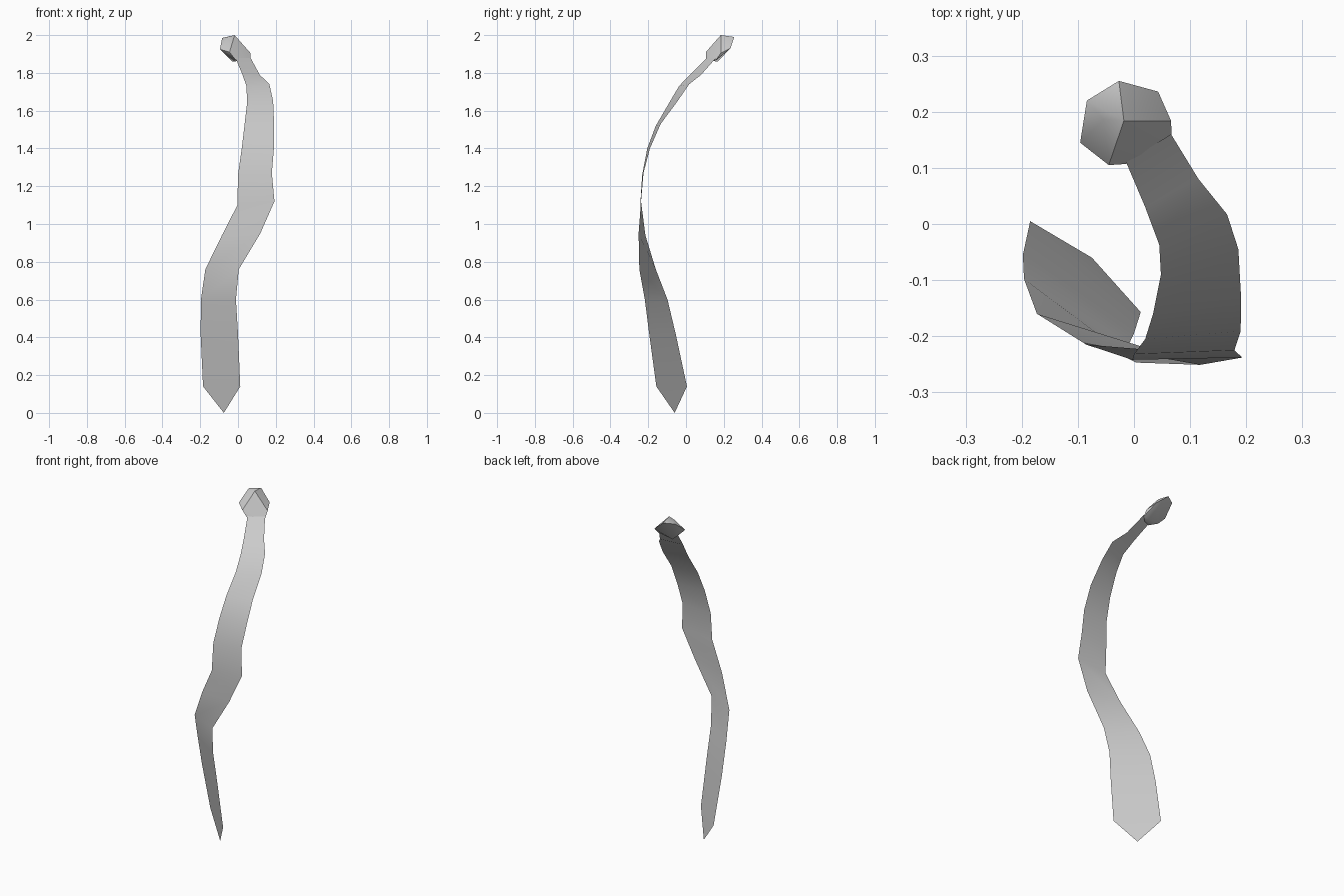
import bpy
import bmesh
import math

# Remove the default object
default_cube = bpy.data.objects.get("Cube")
if default_cube:
    bpy.data.objects.remove(default_cube, do_unlink=True)


def make_material(name, colour):
    material = bpy.data.materials.new(name)
    material.use_nodes = True
    material.diffuse_color = colour
    shader = material.node_tree.nodes["Principled BSDF"]
    shader.inputs["Base Color"].default_value = colour
    return material


def finish_object(mesh_builder, name, material, smooth_angle):
    mesh = bpy.data.meshes.new(name)
    mesh_builder.to_mesh(mesh)
    mesh_builder.free()
    mesh.materials.append(material)
    part = bpy.data.objects.new(name, mesh)
    bpy.context.collection.objects.link(part)
    bpy.ops.object.select_all(action="DESELECT")
    part.select_set(True)
    bpy.context.view_layer.objects.active = part
    bpy.ops.object.shade_smooth_by_angle(angle=math.radians(smooth_angle))
    return part


def build_blade(tip, right_edge, left_edge):
    """Sheet of quads between two edge paths, closed by a pointed tip."""
    builder = bmesh.new()
    right_verts = [builder.verts.new(point) for point in right_edge]
    left_verts = [builder.verts.new(point) for point in left_edge]
    tip_vert = builder.verts.new(tip)
    builder.faces.new((tip_vert, left_verts[0], right_verts[0]))
    for row in range(len(right_verts) - 1):
        builder.faces.new((right_verts[row], left_verts[row],
                           left_verts[row + 1], right_verts[row + 1]))
    return builder


def build_hull(points):
    """Faceted solid wrapped around a handful of corner points."""
    builder = bmesh.new()
    for point in points:
        builder.verts.new(point)
    bmesh.ops.convex_hull(builder, input=builder.verts[:])
    loose = [vert for vert in builder.verts if not vert.link_faces]
    bmesh.ops.delete(builder, geom=loose, context="VERTS")
    bmesh.ops.recalc_face_normals(builder, faces=builder.faces[:])
    return builder


cloth = make_material("grey cloth", (0.6, 0.6, 0.6, 1))

# Tie blade: both edges run from the pointed end up to the knot
blade_tip = (-.075, -.06, 0)
right_edge = [
    (-.185, .005, .14), (-.198, -.055, .42), (-.196, -.098, .6),
    (-.173, -.16, .76), (-.085, -.215, .94), (-.003, -.242, 1.1),
    (0, -.232, 1.26), (.02, -.205, 1.4), (.034, -.16, 1.52),
    (.048, -.09, 1.64), (.045, -.037, 1.73), (.02, .03, 1.8),
    (-.014, .11, 1.88),
]
left_edge = [
    (.012, -.157, .14), (0, -.195, .42), (-.011, -.218, .6),
    (.004, -.247, .76), (.118, -.251, .95), (.193, -.238, 1.12),
    (.179, -.225, 1.27), (.19, -.191, 1.4), (.191, -.134, 1.53),
    (.186, -.045, 1.65), (.166, .017, 1.74), (.115, .08, 1.79),
    (.066, .16, 1.88),
]
finish_object(build_blade(blade_tip, right_edge, left_edge),
              "tie_blade", cloth, 60)

# Knot: rounded front with a flat back and a small top facet
knot_corners = [
    (-.018, .184, 2), (-.054, .186, 1.99), (-.084, .22, 1.985),
    (-.027, .255, 1.99), (-.096, .145, 1.925), (-.045, .105, 1.91),
    (-.014, .107, 1.87), (.032, .129, 1.865), (.067, .16, 1.87),
    (.066, .184, 1.905), (.043, .236, 1.93), (-.03, .167, 1.86),
]
finish_object(build_hull(knot_corners), "tie_knot", cloth, 40)
